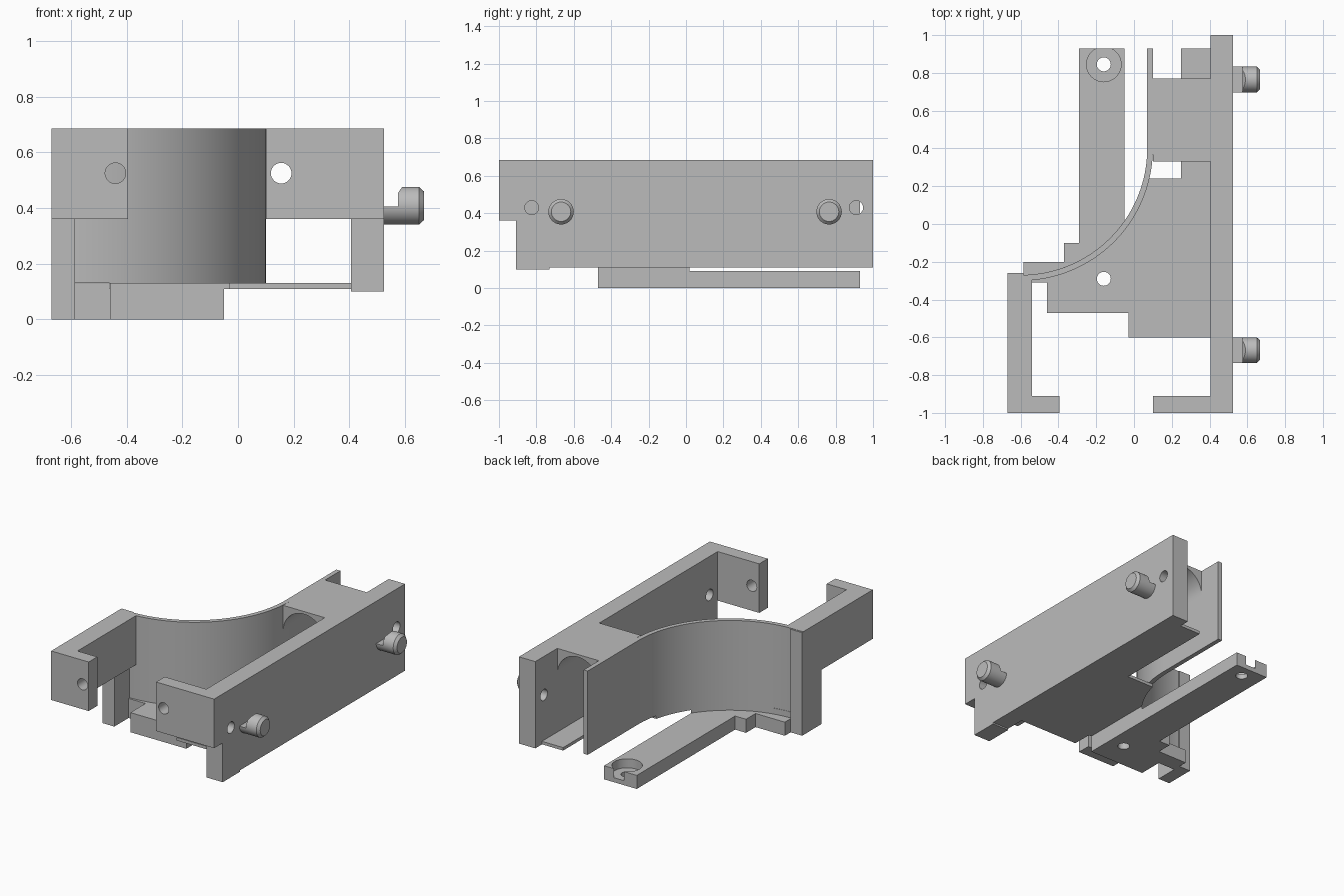
import bpy, bmesh, math
from mathutils import Vector

cube = bpy.data.objects.get("Cube")
if cube:
    bpy.data.objects.remove(cube, do_unlink=True)

grey = bpy.data.materials.new("plain grey")
grey.use_nodes = True
tone = (0.5, 0.5, 0.5, 1)
grey.diffuse_color = tone
grey.node_tree.nodes["Principled BSDF"].inputs["Base Color"].default_value = tone


def prism(name, outline, low, high, axis="z"):
    """Extrude an outline: (x, y) along z, (x, z) along y, (y, z) along x."""
    place = {"z": lambda a, b, h: (a, b, h),
             "y": lambda a, b, h: (a, h, b),
             "x": lambda a, b, h: (h, a, b)}[axis]
    bm = bmesh.new()
    face = bm.faces.new([bm.verts.new(place(a, b, low)) for a, b in outline])
    top = bmesh.ops.extrude_face_region(bm, geom=[face])["geom"]
    shift = Vector(place(0, 0, high - low))
    bmesh.ops.translate(bm, vec=shift,
                        verts=[g for g in top if isinstance(g, bmesh.types.BMVert)])
    bmesh.ops.recalc_face_normals(bm, faces=bm.faces)
    mesh = bpy.data.meshes.new(name)
    bm.to_mesh(mesh)
    bm.free()
    mesh.materials.append(grey)
    mesh.shade_smooth()
    mesh.set_sharp_from_angle(angle=math.radians(30))
    obj = bpy.data.objects.new(name, mesh)
    bpy.context.collection.objects.link(obj)
    return obj


def rect(a0, a1, b0, b1):
    return [(a0, b0), (a1, b0), (a1, b1), (a0, b1)]


def box(name, x, y, z):
    return prism(name, rect(*x, *y), *z)


def arc(cx, cy, r, start, end, n=32):
    angles = [math.radians(start + (end - start) * i / n) for i in range(n + 1)]
    return [(cx + r * math.cos(t), cy + r * math.sin(t)) for t in angles]


def circle(cx, cy, r, n=32):
    return arc(cx, cy, r, 0, 360, n)[:-1]


def cut(obj, cutter):
    """Subtract the cutter, bake the result and drop the cutter."""
    cutter.hide_render = True
    mod = obj.modifiers.new("cut", "BOOLEAN")
    mod.operation = "DIFFERENCE"
    mod.solver = "EXACT"
    mod.object = cutter
    bpy.context.view_layer.update()
    graph = bpy.context.evaluated_depsgraph_get()
    baked = bpy.data.meshes.new_from_object(obj.evaluated_get(graph))
    obj.modifiers.clear()
    obj.data = baked
    baked.shade_smooth()
    baked.set_sharp_from_angle(angle=math.radians(30))
    bpy.data.objects.remove(cutter, do_unlink=True)


def drill(obj, a, b, low, high, axis, r=0.037):
    cut(obj, prism("drill", circle(a, b, r), low, high, axis))


TOP, DECK, TAB = 0.685, 0.13, 0.36
CX, CY, R_IN, R_OUT = -0.6, 0.4, 0.67, 0.70

# Long side wall with a raised front end
wall = prism("side_wall", [(-1, TAB), (-0.91, TAB), (-0.91, 0.10), (-0.73, 0.10),
                           (-0.73, 0.11), (1, 0.11), (1, TOP), (-1, TOP)],
             0.405, 0.525, "x")
for y in (-0.825, 0.91):
    drill(wall, y, 0.43, 0.3, 0.6, "x")

# Front tabs and left arm
right_tab = box("right_front_tab", (0.10, 0.41), (-1, -0.91), (TAB, TOP))
drill(right_tab, 0.155, 0.525, -1.1, -0.8, "y")
left_arm = prism("left_arm", [(-0.67, -1), (-0.395, -1), (-0.395, -0.91), (-0.54, -0.91),
                              (-0.54, -0.29), (-0.67, -0.27)], TAB, TOP)
drill(left_arm, -0.44, 0.525, -1.1, -0.8, "y")
box("left_post", (-0.67, -0.585), (-0.46, -0.26), (0, TOP - 0.002))

# Curved wall that runs straight into a rear fin
prism("curved_wall",
      [(-0.67, CY - R_IN)] + arc(CX, CY, R_IN, -90, 0, 40) + [(0.07, 0.93), (0.10, 0.93)]
      + arc(CX, CY, R_OUT, 0, -90, 40) + [(-0.67, CY - R_OUT)], DECK, TOP)

# Thin floor with a rear slot
floor = prism("floor", arc(CX, CY, R_IN, -78, -13.8)
              + [(0.10, 0.24), (0.25, 0.24), (0.25, 0.93), (0.41, 0.93), (0.41, -0.6),
                 (-0.03, -0.6), (-0.03, -0.47), (-0.46, -0.47)], 0.11, DECK)

# Raised base pad below the curved wall
pad = prism("base_pad", arc(CX, CY, R_IN, -90, -34.8)
            + [(-0.05, -0.47), (-0.46, -0.47), (-0.46, -0.31), (-0.6, -0.31)], 0, DECK - 0.001)

# Stepped low base and the long rear foot
foot = prism("base_foot", [(-0.67, -0.26), (-0.67, -0.31), (-0.46, -0.31), (-0.46, -0.47),
                           (-0.05, -0.47), (-0.05, 0.93), (-0.29, 0.93), (-0.29, -0.1),
                           (-0.37, -0.1), (-0.37, -0.2), (-0.585, -0.2), (-0.585, -0.26)],
             0, 0.09)
for part in (floor, pad, foot):
    drill(part, -0.16, -0.29, -0.1, 0.3, "z")
drill(foot, -0.16, 0.845, -0.1, 0.3, "z")
drill(foot, -0.16, 0.845, 0.03, 0.3, "z", 0.092)

# Rear bridge with an arched tunnel
prism("rear_bridge", arc(0.2525, 0.515, 0.1525, 180, 0) + [(0.405, TOP), (0.10, TOP)],
      0.33, 0.77, "y")

# Two hooked pegs: turned profile, upper half of the neck cut away
for name, y in (("front_peg", -0.668), ("rear_peg", 0.765)):
    profile = [(0.52, 0.068), (0.65, 0.068), (0.667, 0.052)]
    peg = prism(name, circle(y, 0.408, 0.068), 0.52, 0.65, "x")
    bm = bmesh.new()
    rings = [[bm.verts.new((x, a, b)) for a, b in circle(y, 0.408, r)] for x, r in profile]
    for ring, after in zip(rings, rings[1:]):
        for i in range(len(ring)):
            j = (i + 1) % len(ring)
            bm.faces.new((ring[i], ring[j], after[j], after[i]))
    bm.faces.new(rings[0])
    bm.faces.new(rings[-1])
    bmesh.ops.recalc_face_normals(bm, faces=bm.faces)
    bm.to_mesh(peg.data)
    bm.free()
    notch = [(0.50, 0.405), (0.575, 0.405), (0.575, 0.455), (0.60, 0.49), (0.50, 0.49)]
    cut(peg, prism("notch", notch, y - 0.1, y + 0.1, "y"))
